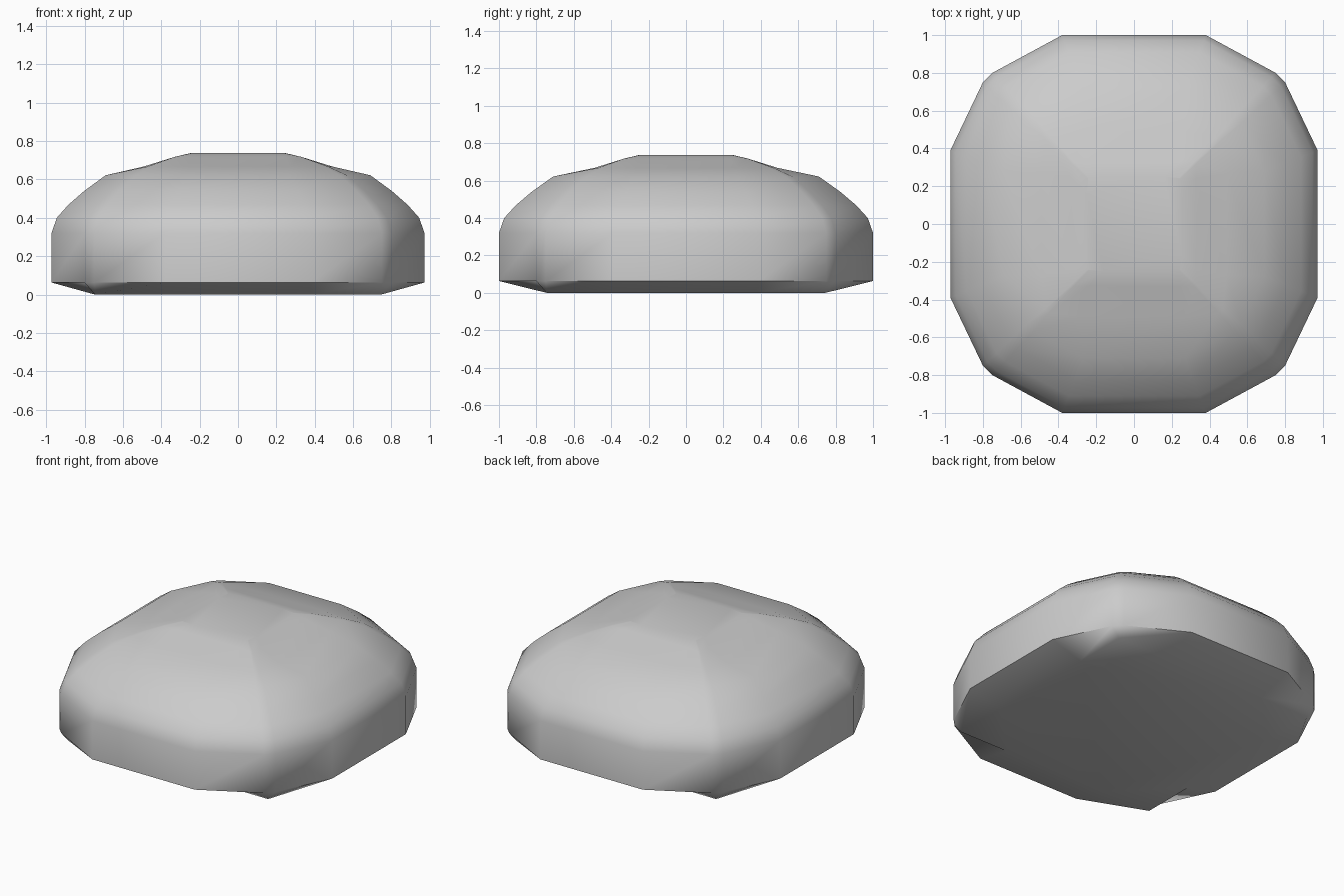
import bpy, bmesh

if "Cube" in bpy.data.objects:
    bpy.data.objects.remove(bpy.data.objects["Cube"])

# Sixteen-sided plan, one quadrant then mirrored round
QUAD = [(0.972, 0.39), (0.80, 0.75), (0.75, 0.80), (0.38, 1.0)]


def around(quad):
    """Mirror a quadrant of points into a closed counter-clockwise loop."""
    left = [(-x, y) for x, y in reversed(quad)]
    half = quad + left
    return half + [(-x, -y) for x, y in half]


def scaled(s):
    return [(x * s, y * s) for x, y in QUAD]


# Square base, chamfered underside, straight wall, rounded shoulder, low crown
B = 0.745
LAYERS = [
    ([(B, 0.38), (B, B), (B, B), (0.38, B)], 0.0),
    (QUAD, 0.063),
    (QUAD, 0.32),
    (scaled(0.972), 0.40),
    (scaled(0.91), 0.468),
    (scaled(0.825), 0.54),
    (scaled(0.71), 0.622),
    ([(0.49, 0.27), (0.47, 0.45), (0.45, 0.47), (0.27, 0.49)], 0.668),
    ([(0.33, 0.24), (0.33, 0.32), (0.32, 0.33), (0.24, 0.33)], 0.718),
    ([(0.25, 0.16), (0.245, 0.24), (0.24, 0.245), (0.16, 0.25)], 0.737),
]

bm = bmesh.new()
rings = [[bm.verts.new((x, y, z)) for x, y in around(q)] for q, z in LAYERS]
for lower, upper in zip(rings, rings[1:]):
    n = len(lower)
    for i in range(n):
        j = (i + 1) % n
        bm.faces.new((lower[i], lower[j], upper[j], upper[i]))
bm.faces.new(list(reversed(rings[0])))
bm.faces.new(rings[-1])
bmesh.ops.remove_doubles(bm, verts=bm.verts[:], dist=0.001)
bmesh.ops.recalc_face_normals(bm, faces=bm.faces[:])

mesh = bpy.data.meshes.new("domed_block")
bm.to_mesh(mesh)
bm.free()
block = bpy.data.objects.new("domed_block", mesh)
bpy.context.collection.objects.link(block)

# Smooth dome, crisp underside
bpy.context.view_layer.objects.active = block
block.select_set(True)
bpy.ops.object.shade_smooth_by_angle(angle=0.9)
